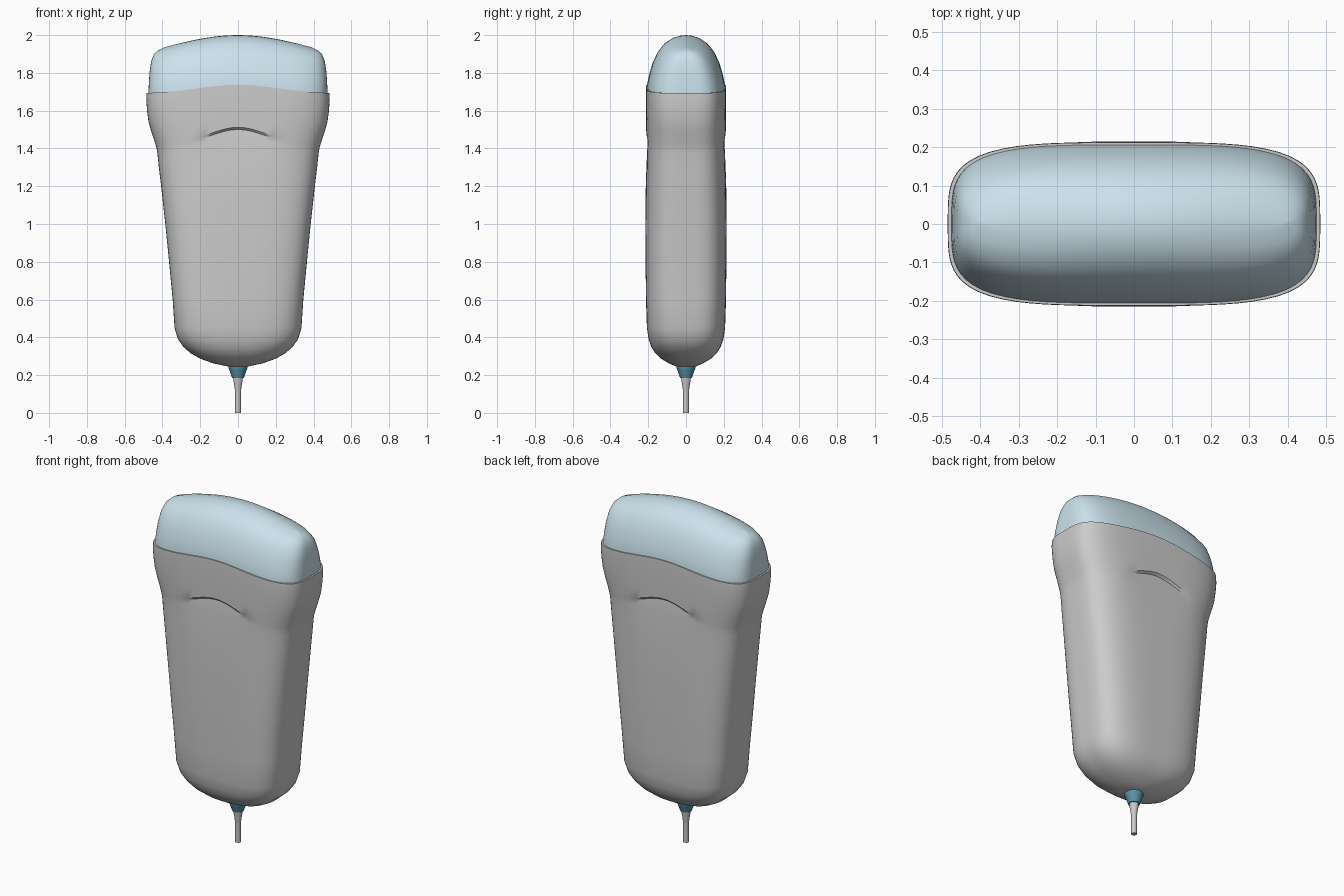
import bpy, bmesh, math

SIDES = 96


def finish(name, bm, color=None, angle=30):
    bmesh.ops.remove_doubles(bm, verts=bm.verts, dist=1e-5)
    bmesh.ops.recalc_face_normals(bm, faces=bm.faces)
    me = bpy.data.meshes.new(name)
    bm.to_mesh(me)
    bm.free()
    ob = bpy.data.objects.new(name, me)
    bpy.context.collection.objects.link(ob)
    if color:
        mat = bpy.data.materials.new(name + "_color")
        mat.diffuse_color = (*color, 1)
        me.materials.append(mat)
    bpy.ops.object.select_all(action='DESELECT')
    ob.select_set(True)
    bpy.context.view_layer.objects.active = ob
    bpy.ops.object.shade_smooth_by_angle(angle=math.radians(angle))
    return ob


def ring_points(hx, hy, n, zc, arch=0, w=0.3, dip=0):
    """Superellipse ring, arched along x, with an optional pinch at the middle."""
    pts = []
    for i in range(SIDES):
        a = 2 * math.pi * i / SIDES
        c, s = math.cos(a), math.sin(a)
        r = (abs(c) ** n + abs(s) ** n) ** (1 / n)
        x, y = hx * c / r, hy * s / r
        y *= 1 - dip * max(0, 1 - (x / 0.24) ** 2)
        pts.append((x, y, zc - arch * (1 - math.exp(-(x / w) ** 2))))
    return pts


def loft(name, rings, color=None, fill_start=False, fill_end=False, angle=30):
    bm = bmesh.new()
    loops = [[bm.verts.new(p) for p in ring_points(*r)] for r in rings]
    for a, b in zip(loops, loops[1:]):
        for i in range(SIDES):
            j = (i + 1) % SIDES
            bm.faces.new((a[i], a[j], b[j], b[i]))
    if fill_start:
        bm.faces.new(loops[0])
    if fill_end:
        bm.faces.new(loops[-1])
    return finish(name, bm, color, angle)


# handle body: rounded base, tapered grip, arched thumb ledge, flared head
loft("handle_body", [
    (.050, .050, 2.0, .245),
    (.130, .090, 2.2, .262),
    (.200, .132, 2.5, .287),
    (.250, .162, 2.7, .315),
    (.290, .184, 2.9, .350),
    (.318, .198, 3.1, .390),
    (.336, .207, 3.3, .450),
    (.346, .212, 3.4, .600),
    (.365, .214, 3.5, .800),
    (.385, .215, 3.5, 1.00),
    (.407, .213, 3.5, 1.20),
    (.419, .211, 3.5, 1.32, .02, .2, .01),
    (.427, .210, 3.5, 1.42, .045, .2, .03),
    (.432, .210, 3.5, 1.47, .065, .2, .045),
    (.437, .210, 3.5, 1.500, .080, .2, .060),
    (.440, .211, 3.5, 1.512, .080, .2, .0),
    (.460, .212, 3.5, 1.56, .07, .22),
    (.474, .213, 3.6, 1.60, .06, .25),
    (.482, .213, 3.7, 1.65, .05, .28),
    (.485, .213, 3.8, 1.70, .047, .3),
    (.484, .212, 3.8, 1.737, .047, .3),
    (.475, .205, 3.8, 1.737, .047, .3),
    (.470, .200, 3.8, 1.700, .047, .3),
], fill_start=True)

# scanning lens: domed cap closing to an arched ridge
loft("lens_cap", [
    (.474, .206, 3.8, 1.710, .047, .3),
    (.474, .206, 3.8, 1.740, .047, .3),
    (.472, .195, 3.7, 1.790, .050, .35),
    (.468, .178, 3.6, 1.850, .060, .4),
    (.460, .150, 3.5, 1.910, .085, .5),
    (.445, .115, 3.3, 1.955, .130, .6),
    (.425, .070, 3.1, 1.985, .170, .6),
    (.405, .030, 3.0, 1.997, .188, .6),
    (.390, .000, 3.0, 2.000, .188, .6),
], color=(.60, .76, .84), angle=60)

# strain relief collar and cable
SIDES = 32
loft("cable_collar", [
    (.031, .031, 2, .185),
    (.045, .045, 2, .225),
    (.051, .051, 2, .240),
    (.051, .051, 2, .255),
], color=(.10, .30, .40), fill_start=True, fill_end=True)

loft("cable", [
    (.015, .015, 2, 0),
    (.015, .015, 2, .10),
    (.018, .018, 2, .135),
    (.024, .024, 2, .170),
    (.026, .026, 2, .190),
], fill_start=True, fill_end=True)
